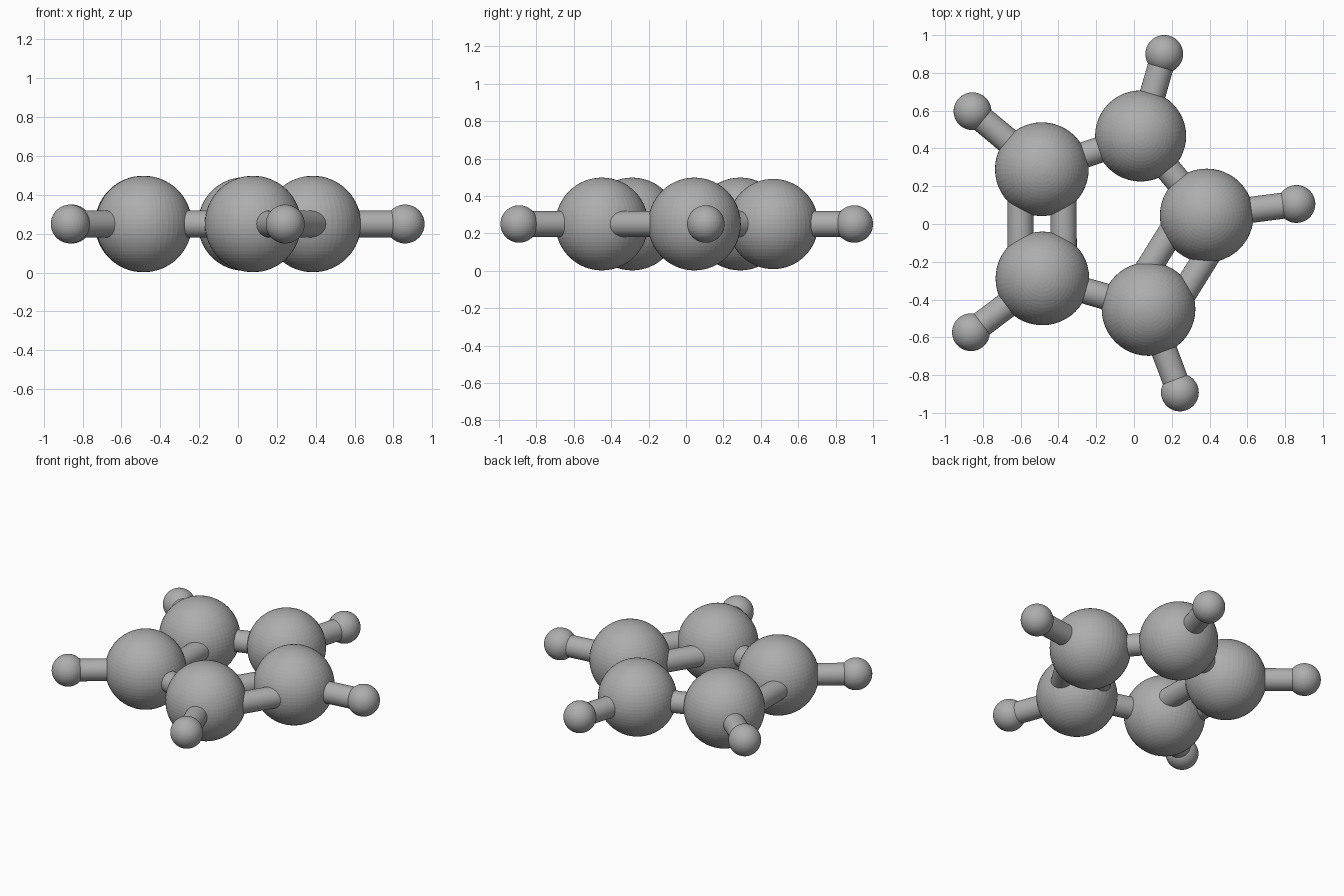
import bpy
from mathutils import Vector

cube = bpy.data.objects.get("Cube")
if cube:
    bpy.data.objects.remove(cube, do_unlink=True)

Z = 0.25            # height of the ring plane
BIG, SMALL, ROD = 0.248, 0.1, 0.069
PAIR_OFFSET = 0.114  # half spacing of the paired rods

grey = bpy.data.materials.new("plain_grey")
grey.use_nodes = True
colour = (0.42, 0.42, 0.42, 1)
grey.diffuse_color = colour
grey.node_tree.nodes["Principled BSDF"].inputs["Base Color"].default_value = colour


def finish(name):
    ob = bpy.context.object
    ob.name = name
    ob.data.materials.append(grey)
    return ob


def ball(name, p, radius):
    bpy.ops.mesh.primitive_uv_sphere_add(segments=48, ring_count=32, radius=radius, location=p)
    finish(name)


def rod(name, a, b, shift=0.0):
    d = b - a
    side = d.cross(Vector((0, 0, 1))).normalized() * shift
    bpy.ops.mesh.primitive_cylinder_add(vertices=32, radius=ROD, depth=d.length,
                                        location=(a + b) / 2 + side)
    ob = finish(name)
    ob.rotation_euler = d.to_track_quat('Z', 'Y').to_euler()
    bpy.ops.object.shade_smooth_by_angle()


# Ring balls in order, each with its outer ball
ring = [Vector((x, y, Z)) for x, y in
        [(-0.485, -0.288), (-0.488, 0.29), (0.035, 0.466), (0.385, 0.045), (0.077, -0.45)]]
outer = [Vector((x, y, Z)) for x, y in
         [(-0.863, -0.573), (-0.855, 0.597), (0.16, 0.9), (0.86, 0.106), (0.243, -0.892)]]
sizes = [BIG, BIG, 0.241, BIG, BIG]
paired = {0, 3}

for i, (p, q) in enumerate(zip(ring, outer)):
    ball(f"ring_ball_{i + 1}", p, sizes[i])
    ball(f"outer_ball_{i + 1}", q, SMALL)
    rod(f"outer_rod_{i + 1}", p, q)
    # Rods to the next ring ball, doubled where paired
    nxt = ring[(i + 1) % len(ring)]
    shifts = (-PAIR_OFFSET, PAIR_OFFSET) if i in paired else (0,)
    for k, s in enumerate(shifts):
        rod(f"ring_rod_{i + 1}_{k + 1}", p, nxt, s)
